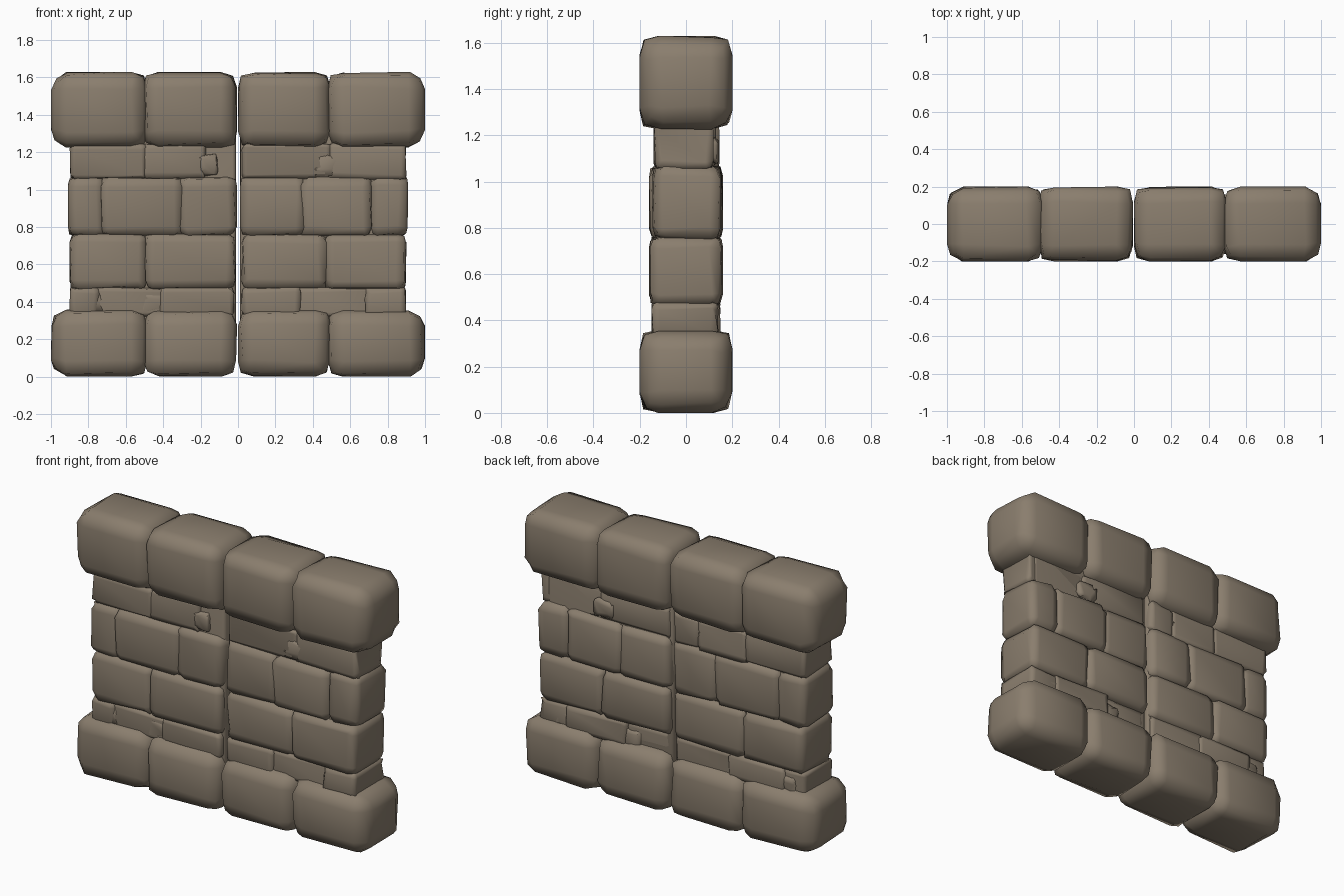
import bpy, bmesh, random
from mathutils import Vector

if "Cube" in bpy.data.objects:
    bpy.data.objects.remove(bpy.data.objects["Cube"])

random.seed(7)

stone_mat = bpy.data.materials.new("warm grey stone")
stone_mat.diffuse_color = (0.255, 0.208, 0.155, 1)
stone_mat.use_nodes = True
stone_mat.node_tree.nodes["Principled BSDF"].inputs["Base Color"].default_value = stone_mat.diffuse_color


def stone(name, x, y, z, bevel=0.05, jitter=0.006, outer=0, pinch=0.1):
    """Worn block filling the x, y, z ranges; outer = -1/1 rounds that end more."""
    lo, hi = Vector((x[0], y[0], z[0])), Vector((x[1], y[1], z[1]))
    mid, half = (lo + hi) / 2, (hi - lo) / 2
    bm = bmesh.new()
    bmesh.ops.create_cube(bm, size=2)
    for v in bm.verts:
        v.co = Vector([c * h for c, h in zip(v.co, half)])
    bmesh.ops.bevel(bm, geom=bm.edges[:], offset=min(bevel, min(half) * 0.6),
                    segments=2, profile=0.55, affect='EDGES')
    for v in bm.verts:
        # narrow the weathered outer end of the wall
        if outer and v.co.x * outer > half.x - bevel * 0.75:
            v.co.y *= 1 - pinch
            v.co.z *= 1 - pinch
        for i in range(3):
            v.co[i] += random.uniform(-jitter, jitter)
            v.co[i] = max(-half[i], min(half[i], v.co[i]))
        v.co += mid
    me = bpy.data.meshes.new(name)
    bm.to_mesh(me)
    bm.free()
    me.materials.append(stone_mat)
    me.shade_smooth()
    ob = bpy.data.objects.new(name, me)
    bpy.context.collection.objects.link(ob)
    return ob


# Large base and coping stones
big_x = [(-1.0, -0.485), (-0.51, -0.005), (0.0, 0.495), (0.48, 1.0)]
for name, z in (("base_stone", (0, 0.36)), ("coping_stone", (1.225, 1.63))):
    for i, x in enumerate(big_x):
        outer = -1 if i == 0 else 1 if i == 3 else 0
        stone(f"{name}_{i + 1}", x, (-0.2, 0.2), z, 0.085, 0.008, outer)

# Narrow courses: (x start, x end, front y, back y) for every stone
courses = {
    "lower_thin_course": ((0.32, 0.48), 0.03, [
        (-0.90, -0.74, -0.15, 0.13), (-0.77, -0.38, -0.14, 0.15), (-0.42, -0.02, -0.15, 0.14),
        (0.02, 0.34, -0.15, 0.12), (0.31, 0.72, -0.13, 0.15), (0.68, 0.90, -0.15, 0.14)]),
    "lower_course": ((0.465, 0.765), 0.05, [
        (-0.90, -0.48, -0.155, 0.16), (-0.50, -0.01, -0.16, 0.155),
        (0.015, 0.48, -0.155, 0.16), (0.46, 0.90, -0.16, 0.155)]),
    "upper_course": ((0.75, 1.07), 0.05, [
        (-0.91, -0.71, -0.155, 0.15), (-0.74, -0.29, -0.16, 0.16), (-0.32, -0.005, -0.155, 0.155),
        (0.01, 0.36, -0.155, 0.155), (0.33, 0.72, -0.16, 0.16), (0.70, 0.91, -0.145, 0.155)]),
    "upper_thin_course": ((1.055, 1.25), 0.03, [
        (-0.90, -0.49, -0.14, 0.14), (-0.51, -0.17, -0.14, 0.145), (-0.19, -0.01, -0.10, 0.145),
        (0.02, 0.50, -0.14, 0.13), (0.48, 0.90, -0.14, 0.12)]),
}
for name, (z, bevel, stones) in courses.items():
    for i, (x0, x1, y0, y1) in enumerate(stones):
        stone(f"{name}_stone_{i + 1}", (x0, x1), (y0, y1), z, bevel, 0.008)

# Recessed rubble core behind the joints, one per half of the wall
for side, x in (("left", (-0.86, -0.01)), ("right", (0.01, 0.86))):
    stone(f"{side}_rubble_core", x, (-0.115, 0.115), (0.15, 1.42), 0.02, 0.003)

# Small chips wedged in the thin courses, front and back
for i, (x, z) in enumerate([(-0.78, 0.38), (-0.45, 0.39), (0.28, 0.38), (0.74, 0.39),
                            (-0.16, 1.13), (0.47, 1.13)]):
    s = random.uniform(0.04, 0.07)
    chip = stone(f"rubble_chip_{i + 1}", (x - s, x + s), (-0.14, 0.14), (z - 0.06, z + 0.06),
                 0.03, 0.015)
